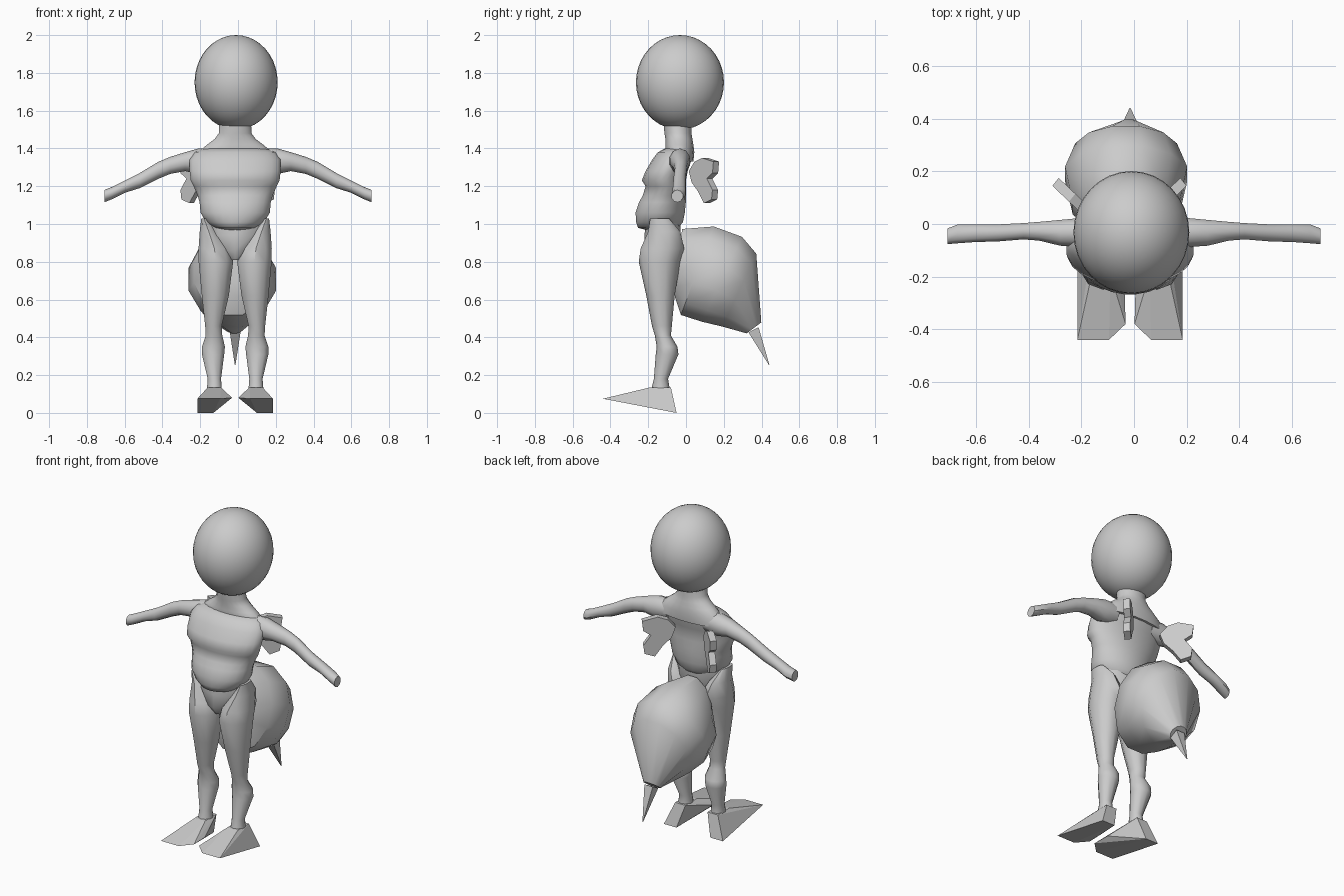
import bpy, bmesh, math
from mathutils import Vector

CX = -0.015  # body symmetry line

grey = bpy.data.materials.new("plain_grey")
grey.diffuse_color = (0.6, 0.6, 0.6, 1)


def finish(name, bm, angle=40):
    bmesh.ops.recalc_face_normals(bm, faces=bm.faces)
    me = bpy.data.meshes.new(name)
    bm.to_mesh(me)
    bm.free()
    me.materials.append(grey)
    if angle:
        me.shade_smooth()
        me.set_sharp_from_angle(angle=math.radians(angle))
    ob = bpy.data.objects.new(name, me)
    bpy.context.collection.objects.link(ob)
    return ob


def loft(name, rings, n, angle=40):
    """Skin elliptical rings, each given as (centre, half axis u, half axis v)."""
    bm = bmesh.new()
    loops = []
    for c, u, v in rings:
        c, u, v = Vector(c), Vector(u), Vector(v)
        loops.append([bm.verts.new(c + u * math.cos(a) + v * math.sin(a))
                      for a in (2 * math.pi * (i + 0.5) / n for i in range(n))])
    for a, b in zip(loops, loops[1:]):
        for i in range(n):
            j = (i + 1) % n
            bm.faces.new((a[i], a[j], b[j], b[i]))
    bm.faces.new(loops[0])
    bm.faces.new(loops[-1])
    return finish(name, bm, angle)


def side_ring(x, hx, p, q):
    """Ring spanning two (y, z) points seen from the side, with half width hx."""
    p, q = Vector((0, *p)), Vector((0, *q))
    return ((p + q) / 2 + Vector((x, 0, 0)), (hx, 0, 0), (q - p) / 2)


def level(x, hx, y0, y1, z):
    return side_ring(x, hx, (y0, z), (y1, z))


# Head
bm = bmesh.new()
bmesh.ops.create_uvsphere(bm, u_segments=32, v_segments=20, radius=1)
for v in bm.verts:
    v.co = (v.co.x * 0.22 - 0.01, v.co.y * 0.233 - 0.032, v.co.z * 0.25 + 1.75)
finish("head", bm, 60)

# Neck flaring into the shoulders
loft("neck", [level(CX, hx, y0, y1, z) for hx, y0, y1, z in (
    (0.085, -0.12, 0.03, 1.54), (0.088, -0.115, 0.03, 1.48),
    (0.11, -0.11, 0.035, 1.45), (0.15, -0.11, 0.04, 1.42),
    (0.20, -0.11, 0.045, 1.38), (0.22, -0.10, 0.04, 1.33))], 20)

# Segmented torso
loft("torso", [level(CX, hx, y0, y1, z) for hx, y0, y1, z in (
    (0.07, -0.20, -0.08, 0.965), (0.11, -0.255, -0.04, 0.98),
    (0.155, -0.265, -0.015, 1.01), (0.185, -0.268, -0.005, 1.06),
    (0.19, -0.25, 0.0, 1.115), (0.20, -0.23, 0.0, 1.15),
    (0.222, -0.215, 0.0, 1.20), (0.237, -0.235, 0.0, 1.23),
    (0.243, -0.215, 0.01, 1.28), (0.243, -0.18, 0.03, 1.34),
    (0.215, -0.15, 0.035, 1.38), (0.16, -0.11, 0.03, 1.40))], 24, 60)

# Pelvis
loft("pelvis", [level(CX, hx, y0, y1, z) for hx, y0, y1, z in (
    (0.03, -0.19, -0.08, 0.81), (0.08, -0.22, -0.05, 0.86),
    (0.15, -0.22, -0.03, 0.94), (0.16, -0.21, -0.03, 1.03))], 10)

# Legs: offset from centre, half width, y range, height
LEG = ((0.165, 0.015, -0.19, -0.09, 1.03), (0.14, 0.05, -0.20, -0.03, 0.96),
       (0.11, 0.088, -0.24, -0.01, 0.87), (0.102, 0.096, -0.25, -0.03, 0.80),
       (0.105, 0.075, -0.21, -0.06, 0.62), (0.115, 0.046, -0.18, -0.075, 0.46),
       (0.112, 0.046, -0.165, -0.08, 0.41), (0.115, 0.064, -0.155, -0.045, 0.35),
       (0.117, 0.062, -0.16, -0.04, 0.31), (0.11, 0.037, -0.17, -0.095, 0.18),
       (0.11, 0.042, -0.185, -0.085, 0.12))

# Feet: wedge corners as offset from centre
FOOT = ((0.20, -0.44, 0.075), (0.08, -0.44, 0.075), (0.017, -0.38, 0.08),
        (0.02, -0.27, 0.08), (0.20, -0.05, 0.0), (0.115, -0.05, 0.0),
        (0.145, -0.19, 0.135), (0.075, -0.19, 0.135),
        (0.145, -0.08, 0.135), (0.075, -0.08, 0.135))

# Arms: x, y range, z range
ARM = ((0.12, -0.08, 0.02, 1.28, 1.40), (0.21, -0.09, 0.025, 1.265, 1.40),
       (0.28, -0.085, 0.018, 1.28, 1.38), (0.36, -0.065, 0.01, 1.265, 1.355),
       (0.42, -0.06, 0.005, 1.24, 1.33), (0.52, -0.068, 0.0, 1.19, 1.27),
       (0.60, -0.07, 0.0, 1.165, 1.23), (0.67, -0.075, 0.0, 1.13, 1.195),
       (0.708, -0.078, -0.015, 1.115, 1.18))

# Small wings: outline in (y, z)
WING = ((0.03, 1.28), (0.06, 1.33), (0.10, 1.35), (0.16, 1.33), (0.155, 1.27),
        (0.125, 1.24), (0.155, 1.18), (0.15, 1.13), (0.11, 1.11),
        (0.08, 1.17), (0.045, 1.22))

for s, side in ((-1, "left"), (1, "right")):
    loft(side + "_leg", [level(CX + s * x, hx, y0, y1, z)
                         for x, hx, y0, y1, z in LEG], 10)

    bm = bmesh.new()
    for x, y, z in FOOT:
        bm.verts.new((CX + s * x, y, z))
    bmesh.ops.convex_hull(bm, input=bm.verts)
    finish(side + "_foot", bm, 0)

    loft(side + "_arm", [((s * x, (y0 + y1) / 2, (z0 + z1) / 2),
                          (0, (y1 - y0) / 2, 0), (0, 0, (z1 - z0) / 2))
                         for x, y0, y1, z0, z1 in ARM], 10)

    # Wing plate slanting outward and backward
    bm = bmesh.new()
    out = Vector((s * 0.012, -0.015, 0))
    loops = [[bm.verts.new(Vector((-0.055 + s * (0.075 + 1.05 * y), y, z)) + k * out)
              for y, z in WING] for k in (-1, 1)]
    n = len(WING)
    for i in range(n):
        j = (i + 1) % n
        bm.faces.new((loops[0][i], loops[0][j], loops[1][j], loops[1][i]))
    for loop in loops:
        bm.faces.new(loop)
    finish(side + "_wing", bm, 0)

# Large abdomen hanging behind, with a stinger
AX = -0.03
loft("abdomen", [side_ring(AX, 0.12, (-0.06, 0.61), (-0.02, 0.98)),
                 side_ring(AX, 0.21, (-0.03, 0.51), (0.15, 0.995)),
                 side_ring(AX, 0.24, (0.08, 0.475), (0.30, 0.94)),
                 side_ring(AX, 0.20, (0.19, 0.45), (0.375, 0.85)),
                 side_ring(AX + 0.01, 0.05, (0.32, 0.42), (0.40, 0.48))], 12, 35)
loft("stinger", [side_ring(CX, 0.04, (0.32, 0.42), (0.395, 0.46)),
                 side_ring(CX, 0.002, (0.439, 0.252), (0.442, 0.254))], 4, 0)
